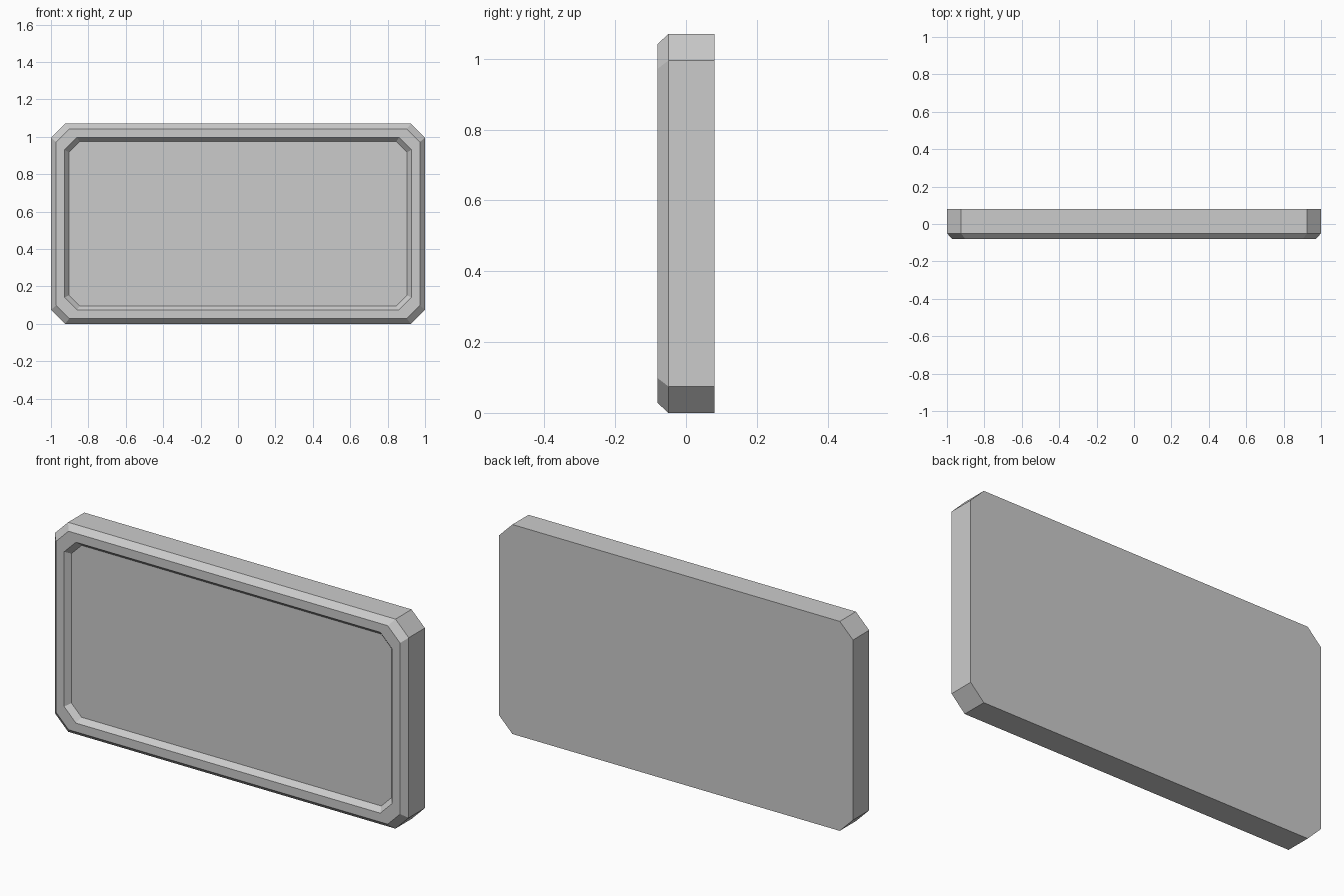
import bpy
import bmesh

cube = bpy.data.objects.get("Cube")
if cube:
    bpy.data.objects.remove(cube, do_unlink=True)

grey = bpy.data.materials.new("light grey")
grey.use_nodes = True
colour = (0.6, 0.6, 0.6, 1)
grey.diffuse_color = colour
grey.node_tree.nodes["Principled BSDF"].inputs["Base Color"].default_value = colour

HALF_WIDTH, HALF_HEIGHT = 1.0, 0.535


def ring(bm, inset, cut, y):
    """Rectangle with clipped corners, inset from the outer outline."""
    w, h = HALF_WIDTH - inset, HALF_HEIGHT - inset
    corners = [(w, h - cut), (w - cut, h), (cut - w, h), (-w, h - cut),
               (-w, cut - h), (cut - w, -h), (w - cut, -h), (w, cut - h)]
    return [bm.verts.new((x, y, z + HALF_HEIGHT)) for x, z in corners]


bm = bmesh.new()
# Back edge, side edge, bevelled rim, recess lip, recess floor
rings = [ring(bm, *r) for r in ((0, 0.075, 0.08), (0, 0.075, -0.05),
                                (0.028, 0.07, -0.08), (0.073, 0.067, -0.08),
                                (0.096, 0.057, -0.053))]
for a, b in zip(rings, rings[1:]):
    for i in range(8):
        j = (i + 1) % 8
        bm.faces.new((a[i], a[j], b[j], b[i]))
# Flat back and recessed panel
bm.faces.new(rings[0])
bm.faces.new(rings[-1])
bmesh.ops.recalc_face_normals(bm, faces=bm.faces)

mesh = bpy.data.meshes.new("framed_panel")
bm.to_mesh(mesh)
bm.free()
mesh.materials.append(grey)
panel = bpy.data.objects.new("framed_panel", mesh)
bpy.context.collection.objects.link(panel)
